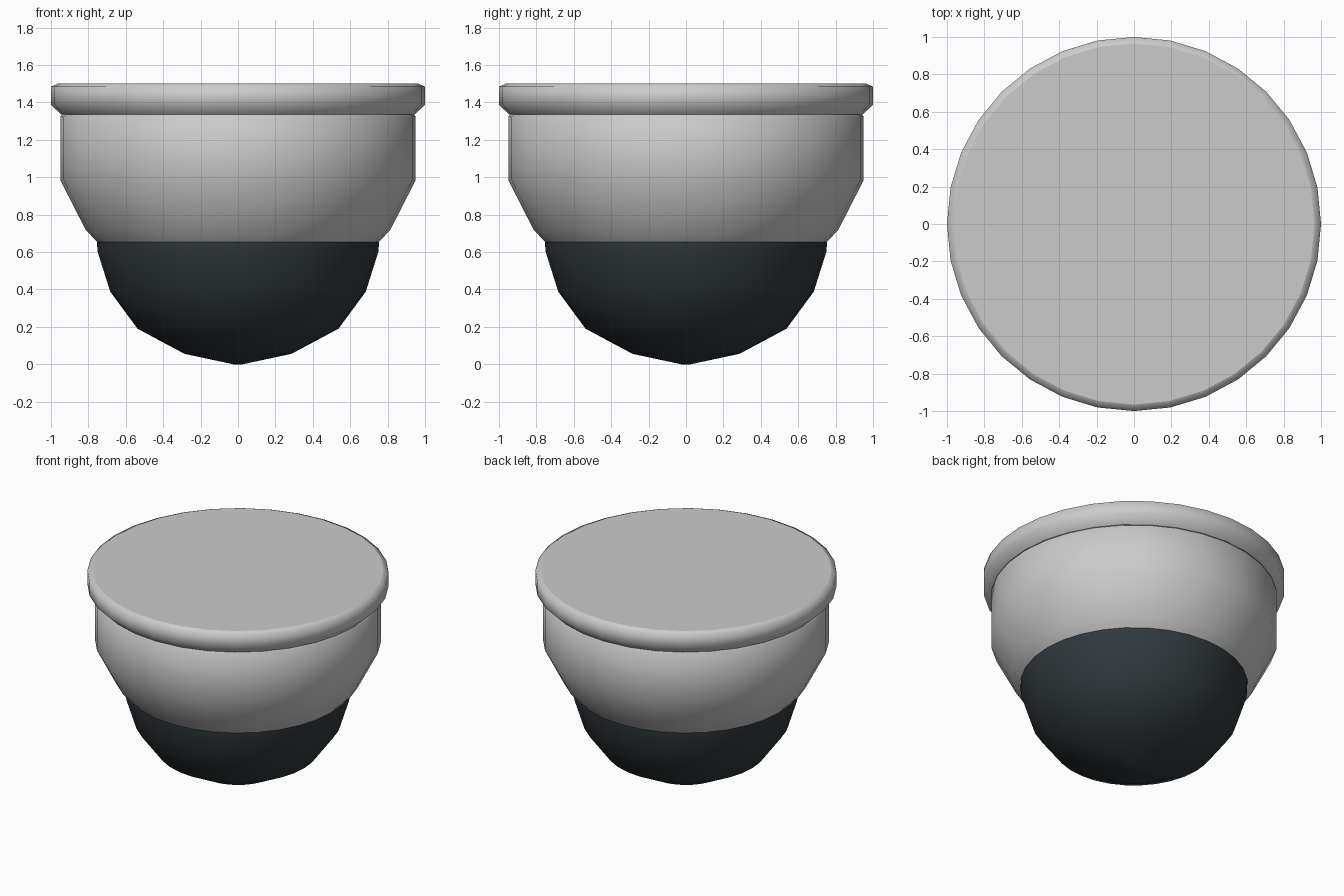
import bpy, bmesh
from math import cos, sin, tau

if "Cube" in bpy.data.objects:
    bpy.data.objects.remove(bpy.data.objects["Cube"])

SIDES = 32


def lathe(name, profile, color=None, caps=(True, True)):
    """Spin a bottom-to-top (radius, z) profile around the z axis."""
    bm = bmesh.new()
    rings = [[bm.verts.new((r * cos(tau * i / SIDES), r * sin(tau * i / SIDES), z))
              for i in range(SIDES)] for r, z in profile]
    for low, high in zip(rings, rings[1:]):
        for i in range(SIDES):
            j = (i + 1) % SIDES
            bm.faces.new((low[i], low[j], high[j], high[i])).smooth = True
    # flat end caps with crisp borders
    if caps[0]:
        bm.faces.new(rings[0][::-1])
    if caps[1]:
        bm.faces.new(rings[-1])
    for face in bm.faces:
        if not face.smooth:
            for edge in face.edges:
                edge.smooth = False
    mesh = bpy.data.meshes.new(name)
    bm.to_mesh(mesh)
    bm.free()
    obj = bpy.data.objects.new(name, mesh)
    bpy.context.collection.objects.link(obj)
    if color:
        mat = bpy.data.materials.new(name + "_material")
        mat.diffuse_color = color
        mat.use_nodes = True
        mat.node_tree.nodes["Principled BSDF"].inputs["Base Color"].default_value = mat.diffuse_color
        mesh.materials.append(mat)
    return obj


# Ceiling mounting flange with chamfered edges
lathe("mounting_rim", [(0.945, 1.335), (1.0, 1.388), (1.0, 1.484), (0.965, 1.5)])

# Tapered housing
lathe("housing", [(0.755, 0.655), (0.815, 0.72), (0.95, 0.984),
                  (0.95, 1.325), (0.937, 1.337)], caps=(False, False))

# Dark faceted dome cover
lathe("dome_cover", [(0.025, 0.0), (0.286, 0.056), (0.537, 0.19), (0.683, 0.388),
                     (0.75, 0.60), (0.755, 0.655)], (0.03, 0.04, 0.045, 1), caps=(True, False))
